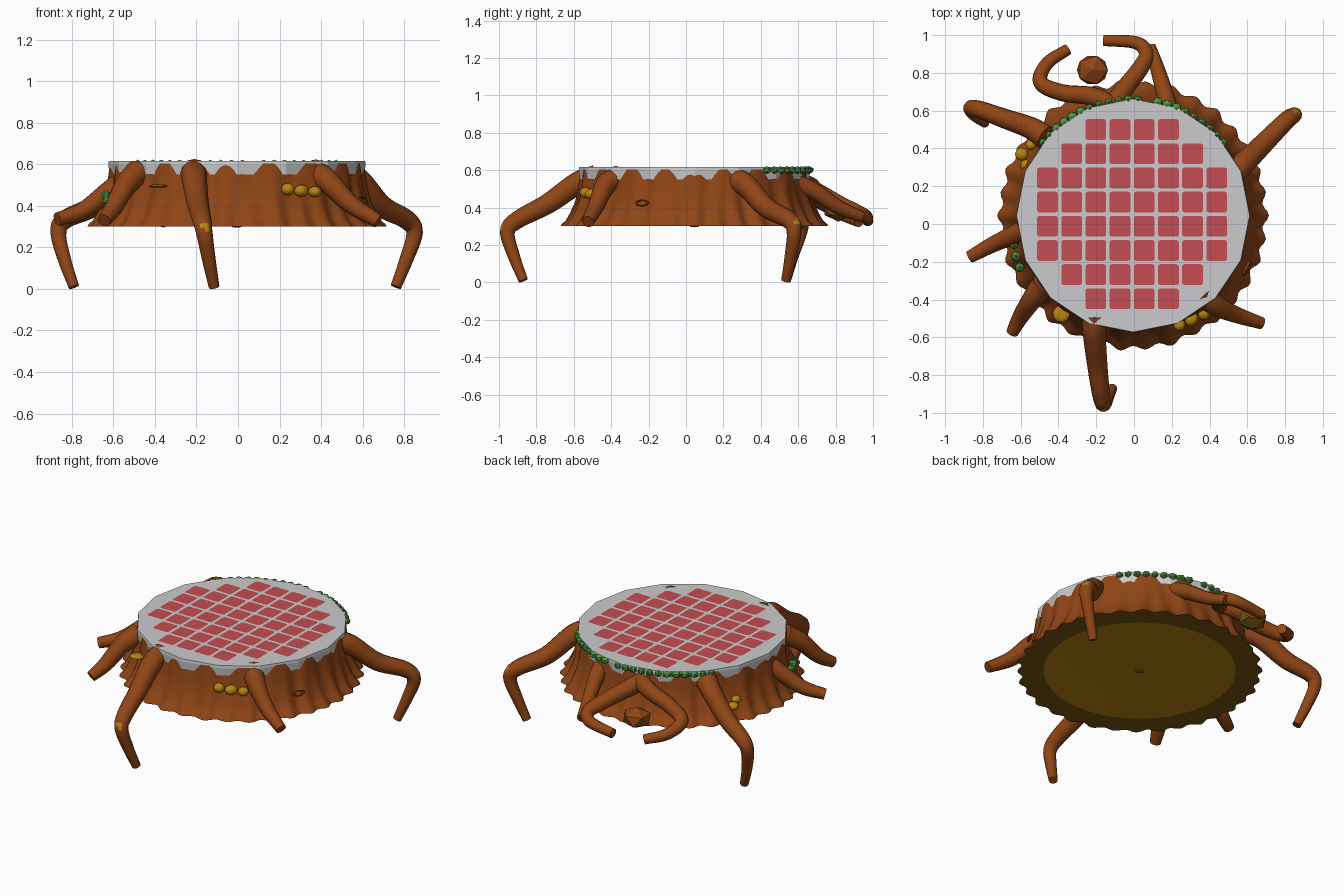
import bpy, bmesh, math, random
from mathutils import Vector, Matrix

if "Cube" in bpy.data.objects:
    bpy.data.objects.remove(bpy.data.objects["Cube"])

random.seed(4)
CX, CY = -0.005, 0.045


def mat(name, c):
    m = bpy.data.materials.new(name)
    m.diffuse_color = (*c, 1)
    m.use_nodes = True
    m.node_tree.nodes["Principled BSDF"].inputs["Base Color"].default_value = m.diffuse_color
    return m


BARK = mat("bark brown", (0.28, 0.06, 0.008))
GOLD = mat("gold", (0.49, 0.23, 0.005))
DARK = mat("dark olive wood", (0.18, 0.09, 0.005))
GREY = mat("cloth grey", (0.60, 0.60, 0.61))
RED = mat("check red", (0.55, 0.075, 0.085))
MOSS = mat("moss green", (0.07, 0.32, 0.05))


def finish(name, bm, mats, smooth=True, angle=40, normals=True):
    if normals:
        bmesh.ops.recalc_face_normals(bm, faces=bm.faces)
    me = bpy.data.meshes.new(name)
    bm.to_mesh(me)
    bm.free()
    ob = bpy.data.objects.new(name, me)
    bpy.context.collection.objects.link(ob)
    for m in mats:
        me.materials.append(m)
    if smooth:
        bpy.ops.object.select_all(action='DESELECT')
        ob.select_set(True)
        bpy.context.view_layer.objects.active = ob
        bpy.ops.object.shade_smooth_by_angle(angle=math.radians(angle))
    return ob


def bridge(bm, a, b, mi=0):
    n = len(a)
    for i in range(n):
        bm.faces.new((a[i], a[(i + 1) % n], b[(i + 1) % n], b[i])).material_index = mi


# Fluted stump body: rings follow a flared profile with ripples, hollow-looking underside
def stump():
    bm = bmesh.new()
    n = 216
    # z, radius, fine ripple, broad ripple
    prof = [(0.604, 0.604, 0.000, 0.008), (0.56, 0.609, 0.001, 0.009), (0.50, 0.615, 0.003, 0.009),
            (0.43, 0.630, 0.006, 0.008), (0.37, 0.655, 0.010, 0.006), (0.33, 0.676, 0.013, 0.005),
            (0.312, 0.697, 0.014, 0.004), (0.301, 0.702, 0.014, 0.004)]
    rings = []
    for k, (z, r, fine, broad) in enumerate(prof):
        ring = []
        for i in range(n):
            t = 2 * math.pi * i / n
            fold = abs(math.cos(10 * t + 0.5 * math.sin(3 * t)))
            rr = r + fine * math.cos(34 * t + math.sin(2 * t)) + broad * (2 * fold - 1.2)
            zz = z - (0.03 * (1 - fold) ** 2 if k == 0 else 0)
            ring.append(bm.verts.new((CX + rr * math.cos(t), CY + rr * math.sin(t), zz)))
        rings.append(ring)
    for a, b in zip(rings, rings[1:]):
        bridge(bm, a, b)
    inner = [bm.verts.new((CX + 0.56 * math.cos(2 * math.pi * i / n),
                           CY + 0.56 * math.sin(2 * math.pi * i / n), 0.304)) for i in range(n)]
    bridge(bm, rings[-1], inner, 1)
    bm.faces.new(inner).material_index = 2
    bm.faces.new(rings[0])
    finish("stump", bm, [BARK, DARK, GOLD])


stump()


# Tapered tube along a smoothed path; gold_at colours a small worn patch there
def root(name, pts, r0, r1, gold_at=None, sides=12, steps=6):
    P = [Vector(p) for p in pts]
    P = [2 * P[0] - P[1]] + P + [2 * P[-1] - P[-2]]
    path = []
    for i in range(1, len(P) - 2):
        a, b, c, d = P[i - 1:i + 3]
        for s in range(steps):
            t = s / steps
            path.append(0.5 * (2 * b + (c - a) * t + (2 * a - 5 * b + 4 * c - d) * t * t
                               + (3 * b - a - 3 * c + d) * t ** 3))
    path.append(P[-2])
    bm = bmesh.new()
    rings = []
    side = None
    for i, p in enumerate(path):
        tan = (path[min(i + 1, len(path) - 1)] - path[max(i - 1, 0)]).normalized()
        side = side or tan.cross(Vector((0, 0, 1)))
        side = (side - tan * side.dot(tan)).normalized()
        up = tan.cross(side)
        r = r0 + (r1 - r0) * i / (len(path) - 1)
        rings.append([bm.verts.new(p + r * (math.cos(2 * math.pi * k / sides) * side
                                            + math.sin(2 * math.pi * k / sides) * up))
                      for k in range(sides)])
    for a, b in zip(rings, rings[1:]):
        bridge(bm, a, b)
    bm.faces.new(rings[0])
    bm.faces.new(rings[-1])
    if gold_at:
        for f in sorted(bm.faces, key=lambda f: (f.calc_center_median() - Vector(gold_at)).length)[:3]:
            f.material_index = 1
    finish(name, bm, [BARK, GOLD])


# Three long walking roots that reach the ground
root("front_leg", [(-0.21, -0.48, 0.56), (-0.21, -0.58, 0.53), (-0.195, -0.74, 0.42), (-0.175, -0.90, 0.335),
                   (-0.162, -0.955, 0.27), (-0.14, -0.92, 0.14), (-0.115, -0.87, 0.01)], 0.068, 0.026,
     (-0.16, -1.0, 0.31))
root("back_right_leg", [(0.50, 0.25, 0.55), (0.58, 0.32, 0.52), (0.69, 0.43, 0.40), (0.81, 0.55, 0.335),
                        (0.85, 0.578, 0.27), (0.81, 0.56, 0.14), (0.76, 0.535, 0.01)], 0.068, 0.026,
     (0.86, 0.60, 0.33))
root("back_left_leg", [(-0.47, 0.46, 0.555), (-0.55, 0.51, 0.51), (-0.69, 0.56, 0.40), (-0.83, 0.61, 0.335),
                       (-0.865, 0.61, 0.27), (-0.835, 0.57, 0.14), (-0.79, 0.535, 0.01)], 0.065, 0.026,
     (-0.86, 0.58, 0.33))
# Short and curling roots
root("left_root", [(-0.52, 0.0, 0.54), (-0.62, -0.05, 0.47), (-0.75, -0.11, 0.375), (-0.87, -0.175, 0.335)], 0.06, 0.033)
root("front_left_root", [(-0.48, -0.32, 0.56), (-0.54, -0.40, 0.50), (-0.60, -0.49, 0.39), (-0.645, -0.575, 0.33)], 0.065, 0.033)
root("front_right_root", [(0.36, -0.36, 0.56), (0.43, -0.43, 0.52), (0.54, -0.48, 0.41), (0.675, -0.525, 0.325)], 0.068, 0.033)
root("back_curl_left", [(-0.06, 0.58, 0.54), (-0.2, 0.67, 0.51), (-0.38, 0.695, 0.455), (-0.495, 0.75, 0.415),
                        (-0.46, 0.85, 0.36), (-0.35, 0.925, 0.325)], 0.055, 0.03)
root("back_curl_right", [(-0.14, 0.58, 0.54), (-0.07, 0.69, 0.49), (0.03, 0.82, 0.42), (0.065, 0.90, 0.385),
                         (0.01, 0.96, 0.355), (-0.16, 0.972, 0.33)], 0.055, 0.03)
root("back_straight_root", [(0.19, 0.56, 0.54), (0.165, 0.68, 0.49), (0.125, 0.82, 0.40), (0.085, 0.94, 0.35)], 0.055, 0.03)


# Sixteen-sided tablecloth with a short hanging skirt
def cloth():
    bm = bmesh.new()
    rings = [[bm.verts.new((CX + r * math.cos(math.pi * (i / 8)), CY + r * math.sin(math.pi * (i / 8)), z))
              for i in range(16)] for z, r in ((0.616, 0.617), (0.600, 0.619), (0.55, 0.614))]
    bridge(bm, rings[0], rings[1])
    bridge(bm, rings[1], rings[2])
    bm.faces.new(rings[0])
    finish("tablecloth", bm, [GREY], smooth=False)


cloth()


# Red rounded checks, laid out as a clipped grid
def checks():
    bm = bmesh.new()
    for row, count in enumerate((4, 6, 8, 8, 8, 8, 6, 4)):
        for col in range(count):
            x = -0.01 + (col - (count - 1) / 2) * 0.128
            y = 0.50 - row * 0.128
            vs = []
            for cx, cy, a0 in ((1, 1, 0), (-1, 1, 90), (-1, -1, 180), (1, -1, 270)):
                for a in (0, 45, 90):
                    t = math.radians(a0 + a)
                    vs.append(bm.verts.new((x + cx * 0.043 + 0.012 * math.cos(t),
                                            y + cy * 0.043 + 0.012 * math.sin(t), 0.6175)))
            bm.faces.new(vs)
    finish("red_checks", bm, [RED], smooth=False, normals=False)


checks()


# Clusters of small low-poly lumps: (position, scale)
def lumps(name, items, m, sub=1, smooth=False):
    bm = bmesh.new()
    for p, s in items:
        M = (Matrix.Translation(p) @ Matrix.Rotation(random.uniform(0, 3), 4, 'Z')
             @ Matrix.Diagonal((*s, 1)))
        bmesh.ops.create_icosphere(bm, subdivisions=sub, radius=1, matrix=M)
    finish(name, bm, [m], smooth)


edge = []
for i in range(22):
    a = math.radians(39 + i * 102 / 21)
    if i == 9:
        continue
    s = random.uniform(0.021, 0.03)
    edge.append(((CX + 0.615 * math.cos(a), CY + 0.615 * math.sin(a), 0.601), (s, s, 0.021)))
lumps("moss_edge", edge, MOSS)
lumps("moss_side", [((-0.635, -0.11, 0.45), (0.025,) * 3), ((-0.625, -0.17, 0.43), (0.03,) * 3),
                    ((-0.605, -0.23, 0.44), (0.028,) * 3)], MOSS)
lumps("front_mushrooms", [((0.24, -0.535, 0.48), (0.033, 0.033, 0.03)), ((0.305, -0.505, 0.472), (0.033, 0.04, 0.03)),
                          ((0.37, -0.475, 0.468), (0.033, 0.033, 0.027))], GOLD, 2, True)
lumps("shelf_mushroom", [((-0.385, -0.475, 0.495), (0.045, 0.045, 0.009))], GOLD, 2, True)
lumps("back_left_mushrooms", [((-0.57, 0.31, 0.41), (0.033, 0.033, 0.025)), ((-0.595, 0.37, 0.395), (0.035, 0.035, 0.025)),
                              ((-0.545, 0.42, 0.41), (0.03, 0.03, 0.025))], GOLD, 2, True)
lumps("underside_knot", [((CX, CY, 0.301), (0.025, 0.025, 0.006))], BARK, 2, True)


# Faceted burl between the curling roots, lower faces gold
def burl():
    bm = bmesh.new()
    bmesh.ops.create_icosphere(bm, subdivisions=1, radius=1,
                               matrix=Matrix.Translation((-0.22, 0.815, 0.39)) @ Matrix.Diagonal((0.092, 0.088, 0.065, 1)))
    bmesh.ops.recalc_face_normals(bm, faces=bm.faces)
    for f in bm.faces:
        f.material_index = 1 if f.normal.z < -0.2 else 0
    finish("burl", bm, [BARK, DARK], smooth=False)


burl()

# Knot ring on the right flank
bpy.ops.mesh.primitive_torus_add(major_segments=20, minor_segments=8, major_radius=0.03, minor_radius=0.008,
                                 location=(0.597, -0.235, 0.425), rotation=(0, math.radians(75), math.radians(-25)))
knot = bpy.context.object
knot.name = "bark_knot"
knot.scale = (0.5, 1.1, 1)
knot.data.materials.append(BARK)
bpy.ops.object.shade_smooth_by_angle()
